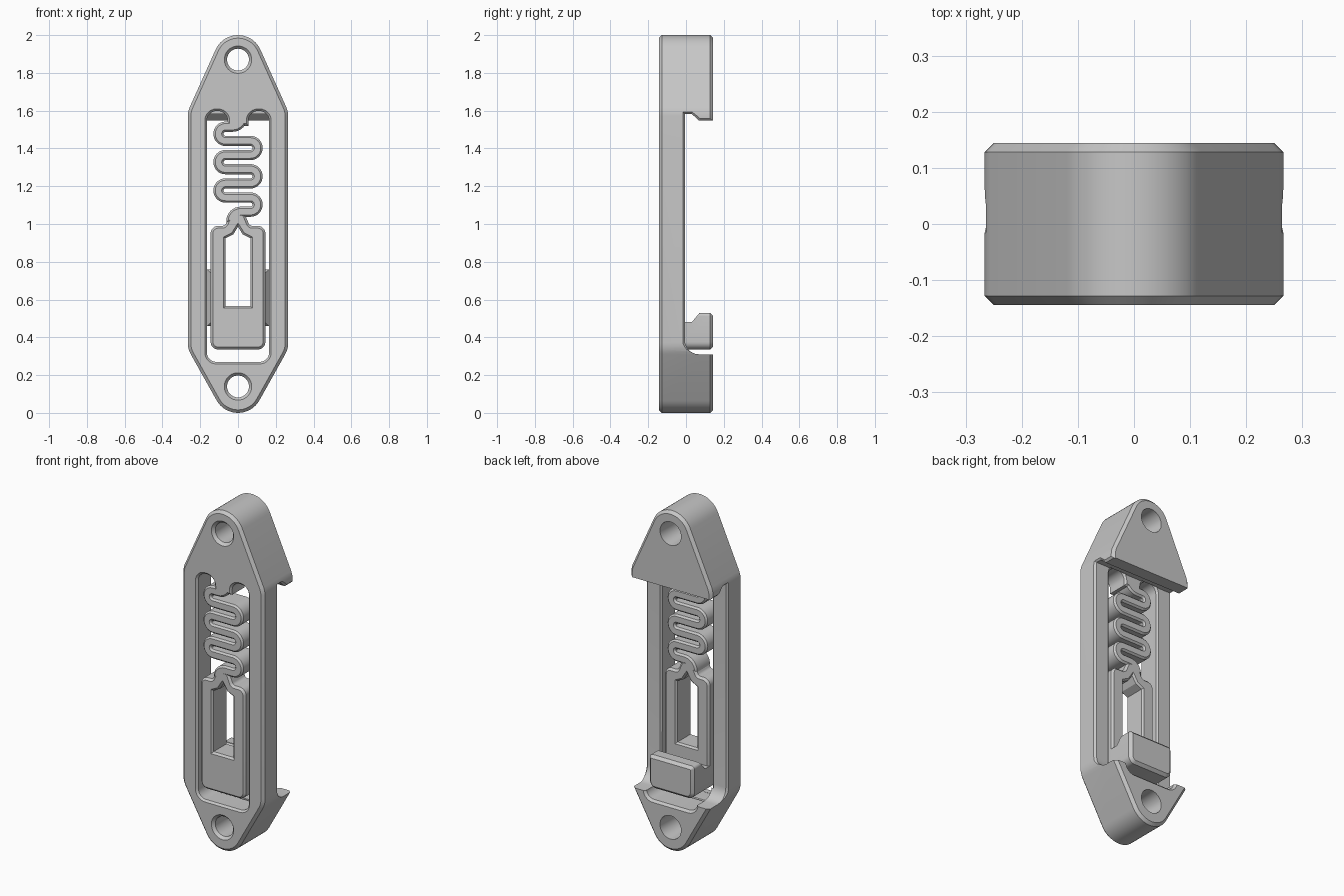
import bpy
import bmesh
import math
from mathutils import Vector
from mathutils.geometry import convex_hull_2d, interpolate_bezier

if "Cube" in bpy.data.objects:
    bpy.data.objects.remove(bpy.data.objects["Cube"])

GREY = (0.57, 0.57, 0.57, 1)
mat = bpy.data.materials.new("light grey")
mat.use_nodes = True
mat.diffuse_color = GREY
mat.node_tree.nodes["Principled BSDF"].inputs["Base Color"].default_value = GREY

FRONT, BACK, RAIL = -0.144, 0.144, -0.006
BEVEL = 0.016


def arc(cx, cy, r, start, end, n=16):
    angles = [math.radians(start + (end - start) * i / n) for i in range(n + 1)]
    return [Vector((cx + r * math.cos(a), cy + r * math.sin(a))) for a in angles]


def rounded(corners, n=8):
    """Polygon from (u, v, radius) corners."""
    pts = []
    for i, (u, v, r) in enumerate(corners):
        p = Vector((u, v))
        if r == 0:
            pts.append(p)
            continue
        d1 = (Vector(corners[i - 1][:2]) - p).normalized()
        d2 = (Vector(corners[(i + 1) % len(corners)][:2]) - p).normalized()
        t = r / math.tan(d1.angle(d2) / 2)
        a, b = p + d1 * t, p + d2 * t
        pts += [q.to_2d() for q in interpolate_bezier(
            a.to_3d(), a.lerp(p, 0.55).to_3d(), b.lerp(p, 0.55).to_3d(), b.to_3d(), n)]
    return pts


def offset(pts, d):
    """Grow (d > 0) or shrink a polygon with mitred corners."""
    area = sum(pts[i - 1].x * p.y - p.x * pts[i - 1].y for i, p in enumerate(pts))
    s = 1 if area > 0 else -1
    out = []
    for i, p in enumerate(pts):
        e1 = (p - pts[i - 1]).normalized()
        e2 = (pts[(i + 1) % len(pts)] - p).normalized()
        n1, n2 = Vector((e1.y, -e1.x)), Vector((e2.y, -e2.x))
        out.append(p + (n1 + n2) * s * d / max(0.3, 1 + n1.dot(n2)))
    return out


def prism(name, pts, layers, axis="Y"):
    """Stack copies of the outline at (depth, offset) layers into a solid."""
    bm = bmesh.new()
    rings = []
    for w, d in layers:
        rings.append([bm.verts.new((p.x, w, p.y) if axis == "Y" else (w, p.x, p.y))
                      for p in offset(pts, d)])
    for a, b in zip(rings, rings[1:]):
        for i in range(len(a)):
            bm.faces.new((a[i - 1], a[i], b[i], b[i - 1]))
    bm.faces.new(rings[0])
    bm.faces.new(rings[-1])
    bmesh.ops.recalc_face_normals(bm, faces=bm.faces)
    mesh = bpy.data.meshes.new(name)
    bm.to_mesh(mesh)
    bm.free()
    mesh.materials.append(mat)
    ob = bpy.data.objects.new(name, mesh)
    bpy.context.collection.objects.link(ob)
    return ob


def cut(ob, cutters):
    """Subtract the cutters, bake the result and remove the cutters."""
    for c in cutters:
        c.hide_render = True
        m = ob.modifiers.new("cut", "BOOLEAN")
        m.operation, m.solver, m.object = "DIFFERENCE", "EXACT", c
    bpy.context.view_layer.update()
    deps = bpy.context.evaluated_depsgraph_get()
    mesh = bpy.data.meshes.new_from_object(ob.evaluated_get(deps))
    ob.modifiers.clear()
    ob.data = mesh
    for c in cutters:
        bpy.data.objects.remove(c)


def chamfered(lo, hi, c):
    return [(lo, -c), (lo + c, 0), (hi - c, 0), (hi, -c)]


# Frame: rounded long hexagon
circles = []
for x, z, r in ((0, 1.87, 0.13), (0, 0.13, 0.13), (0.146, 1.57, 0.12),
                (-0.146, 1.57, 0.12), (0.146, 0.37, 0.12), (-0.146, 0.37, 0.12)):
    circles += arc(x, z, r, 0, 360, 48)[:-1]
hull = [circles[i] for i in convex_hull_2d(circles)]
frame = prism("frame", hull, chamfered(FRONT, BACK, BEVEL))

# Frame cutters: window with two top lobes, lower slot, rail notch, end holes
side = [(0.165, 0.27, 0.05), (0.165, 1.598, 0.05), (0.055, 1.598, 0.05), (0.055, 1.52, 0)]
window = rounded(side + [(-x, z, r) for x, z, r in reversed(side)])
slot = rounded([(0.166, 0.269, 0.05), (0.166, 0.6, 0), (-0.166, 0.6, 0), (-0.166, 0.269, 0.05)])
notch = rounded([(RAIL, 1.583, 0), (0.03, 1.583, 0), (0.07, 1.547, 0), (0.3, 1.547, 0),
                 (0.3, 0.31, 0), (RAIL, 0.31, 0.075)])
cutters = [
    prism("window_cutter", window, [(-0.15, 0.017), (-0.133, 0), (-0.016, 0), (-0.002, 0.014)]),
    prism("slot_cutter", slot, [(-0.1, 0), (0.131, 0), (0.15, 0.019)]),
    prism("notch_cutter", notch, [(-0.3, 0.045), (-0.255, 0), (0.255, 0), (0.3, 0.045)], "X"),
]
for z in (1.87, 0.14):
    cutters.append(prism("hole_cutter", arc(0, z, 0.058, 0, 360, 40)[:-1],
                         [(-0.15, 0.02), (-0.128, 0), (-0.1, 0), (0.15, 0.011)]))
cut(frame, cutters)

# Slider with pointed opening
slider = prism("slider", rounded([
    (-0.145, 0.336, 0.04), (0.145, 0.336, 0.04), (0.145, 0.99, 0.04), (0.062, 0.99, 0.02),
    (0.035, 1.055, 0.02), (-0.035, 1.065, 0.02), (-0.07, 0.99, 0.02), (-0.145, 0.99, 0.04)]),
    chamfered(FRONT, RAIL, 0.012))
opening = rounded([(-0.065, 0.565, 0), (0.065, 0.565, 0), (0.065, 0.925, 0),
                   (0.025, 0.945, 0), (0, 0.985, 0), (-0.025, 0.945, 0),
                   (-0.065, 0.925, 0)])
cut(slider, [prism("opening_cutter", opening,
                   [(-0.15, 0.017), (-0.133, 0), (-0.016, 0), (0.006, 0.022)])])

# Guide ridges on both sides of the slider
ridge = rounded([(-0.143, 0.48, 0), (0.143, 0.48, 0), (0.143, 0.74, 0), (-0.143, 0.74, 0)])
guide = prism("guide_ridges", ridge, [(-0.1, 0), (-0.077, 0.02), (-0.065, 0.02), (-0.042, 0)])
cut(guide, [prism("opening_cutter", opening, [(-0.2, 0.005), (0.1, 0.005)])])

# Latch foot behind the slider, with a sloped catch on top
foot = rounded([(-0.145, 0.336, 0.04), (0.145, 0.336, 0.04),
                (0.145, 0.53, 0.018), (-0.145, 0.53, 0.018)])
latch = prism("latch_foot", foot, [(-0.03, 0), (BACK - BEVEL, 0), (BACK, -BEVEL)])
catch = rounded([(-0.1, 0.48, 0), (0.03, 0.48, 0), (0.07, 0.527, 0), (0.07, 0.6, 0), (-0.1, 0.6, 0)])
cut(latch, [prism("catch_cutter", catch, [(-0.3, 0), (0.3, 0)], "X")])

# Serpentine spring: centre path, then a band of constant width
STEP, TOP, REACH, HALF = 0.075, 1.515, 0.066, 0.027
path = [Vector((0.025, 1.62))] + arc(-0.03, TOP + 0.055, 0.055, 0, -90, 8)
for i in range(6):
    z = TOP - STEP * (i + 0.5)
    if i % 2 == 0:
        path += arc(-REACH, z, STEP / 2, 90, 270)
    else:
        path += arc(REACH, z, STEP / 2, 90, -90)
path += arc(0.015, TOP - 6 * STEP - 0.05, 0.05, 90, 180, 8) + [Vector((-0.035, 1.01))]
left, right = [], []
for i, p in enumerate(path):
    t = (path[min(i + 1, len(path) - 1)] - path[max(i - 1, 0)]).normalized()
    n = Vector((-t.y, t.x)) * HALF
    left.append(p + n)
    right.append(p - n)
spring = prism("spring", left + right[::-1], chamfered(FRONT, RAIL, 0.01))

# Smooth curved walls, keep chamfer edges sharp
bpy.ops.object.select_all(action="DESELECT")
for ob in (frame, slider, guide, latch, spring):
    ob.select_set(True)
    bpy.context.view_layer.objects.active = ob
bpy.ops.object.shade_smooth_by_angle(angle=math.radians(28))
